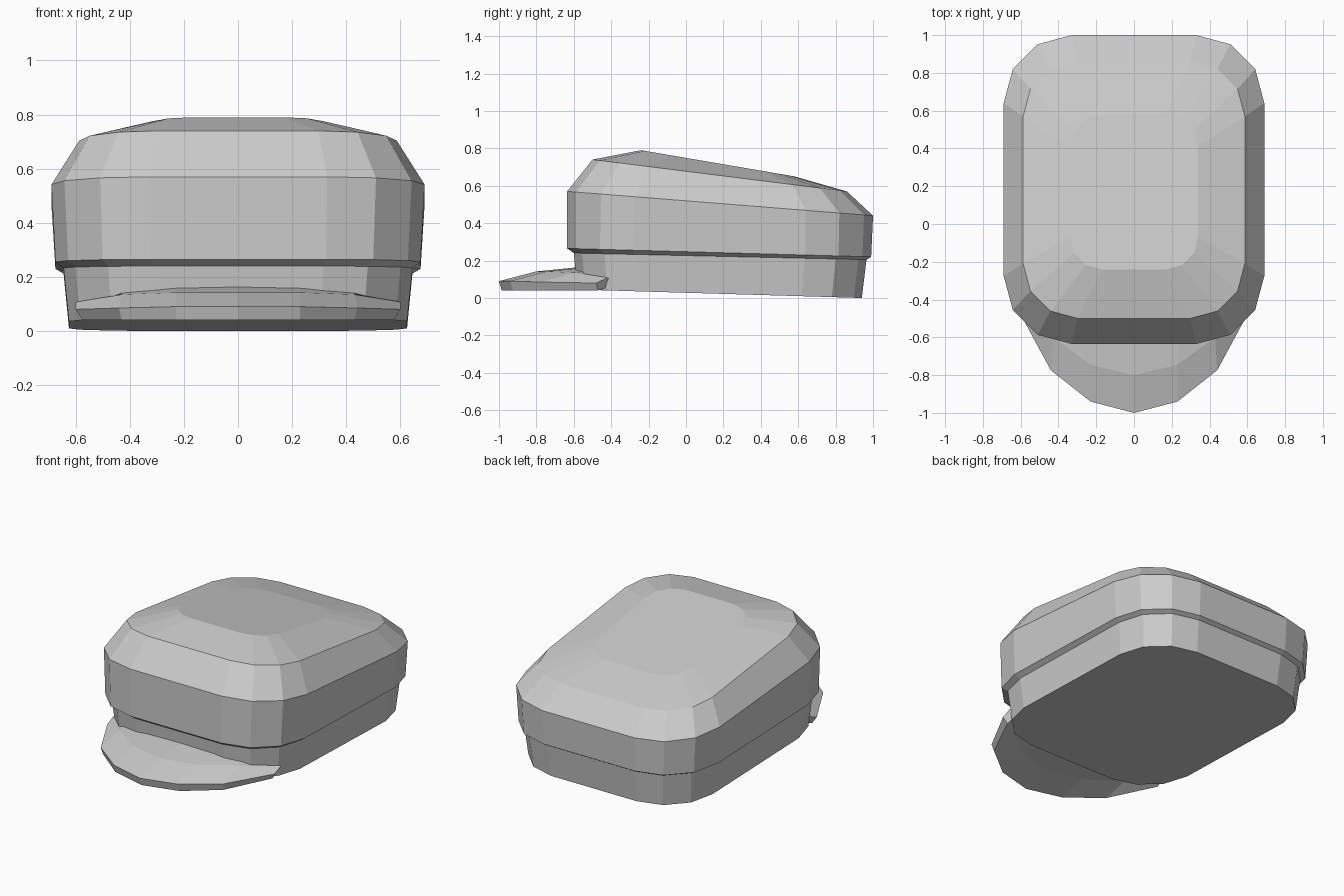
import bpy, bmesh, math

cube = bpy.data.objects.get("Cube")
if cube:
    bpy.data.objects.remove(cube, do_unlink=True)

fabric = bpy.data.materials.new("grey fabric")
fabric.use_nodes = True
GREY = (0.6, 0.6, 0.6, 1)
fabric.diffuse_color = GREY
fabric.node_tree.nodes["Principled BSDF"].inputs["Base Color"].default_value = GREY


def rounded_ring(half_w, front, back, radius, z_front, z_back):
    """Rounded rectangle, tilted so that its height falls from front to back."""
    points = []
    corners = [(1, back - radius), (-1, back - radius),
               (-1, front + radius), (1, front + radius)]
    for quarter, (side, cy) in enumerate(corners):
        for step in range(4):
            angle = math.radians(90 * quarter + 30 * step)
            x = side * (half_w - radius) + radius * math.cos(angle)
            y = cy + radius * math.sin(angle)
            t = (y - front) / (back - front)
            points.append((x, y, z_front + t * (z_back - z_front)))
    return points


def loft(name, rings, cap_ends):
    """Bridge closed rings one after another into a flat shaded shell."""
    bm = bmesh.new()
    rows = [[bm.verts.new(p) for p in ring] for ring in rings]
    n = len(rows[0])
    pairs = list(zip(rows, rows[1:]))
    if cap_ends:
        bm.faces.new(rows[0])
        bm.faces.new(rows[-1])
    else:
        pairs.append((rows[-1], rows[0]))
    for low, high in pairs:
        for i in range(n if cap_ends else n - 1):
            j = (i + 1) % n
            bm.faces.new((low[i], low[j], high[j], high[i]))
    if not cap_ends:
        for i in (0, n - 1):
            bm.faces.new([row[i] for row in rows])
    bmesh.ops.recalc_face_normals(bm, faces=bm.faces)
    mesh = bpy.data.meshes.new(name)
    bm.to_mesh(mesh)
    bm.free()
    mesh.materials.append(fabric)
    obj = bpy.data.objects.new(name, mesh)
    bpy.context.collection.objects.link(obj)
    return obj


def mirrored(half):
    """Path from the right tip through the centre point to the left tip."""
    return [(-x, y, z) for x, y, z in reversed(half[1:])] + half


# Headband and crown, from the base to the flat top
loft("cap_body", [
    rounded_ring(0.625, -0.58, 0.94, 0.32, 0.045, 0.0),
    rounded_ring(0.645, -0.60, 0.965, 0.33, 0.24, 0.205),
    rounded_ring(0.675, -0.635, 0.99, 0.35, 0.265, 0.22),
    rounded_ring(0.69, -0.635, 1.0, 0.36, 0.57, 0.44),
    rounded_ring(0.587, -0.50, 0.86, 0.29, 0.74, 0.57),
    rounded_ring(0.34, -0.24, 0.58, 0.17, 0.79, 0.65),
], True)

# Curved visor: inner top, middle top, rim top, rim bottom, hollow underside
loft("visor", [mirrored(row) for row in (
    [(0, -0.57, 0.165), (0.24, -0.57, 0.16), (0.43, -0.52, 0.145), (0.56, -0.40, 0.105)],
    [(0, -0.80, 0.142), (0.23, -0.745, 0.142), (0.43, -0.60, 0.135), (0.60, -0.42, 0.107)],
    [(0, -1.0, 0.09), (0.23, -0.94, 0.09), (0.44, -0.775, 0.085), (0.60, -0.48, 0.08)],
    [(0, -0.985, 0.04), (0.23, -0.925, 0.04), (0.43, -0.765, 0.04), (0.575, -0.47, 0.04)],
    [(0, -0.79, 0.075), (0.22, -0.73, 0.075), (0.42, -0.59, 0.07), (0.57, -0.43, 0.055)],
    [(0, -0.57, 0.09), (0.24, -0.57, 0.09), (0.43, -0.52, 0.08), (0.55, -0.40, 0.06)],
)], False)
